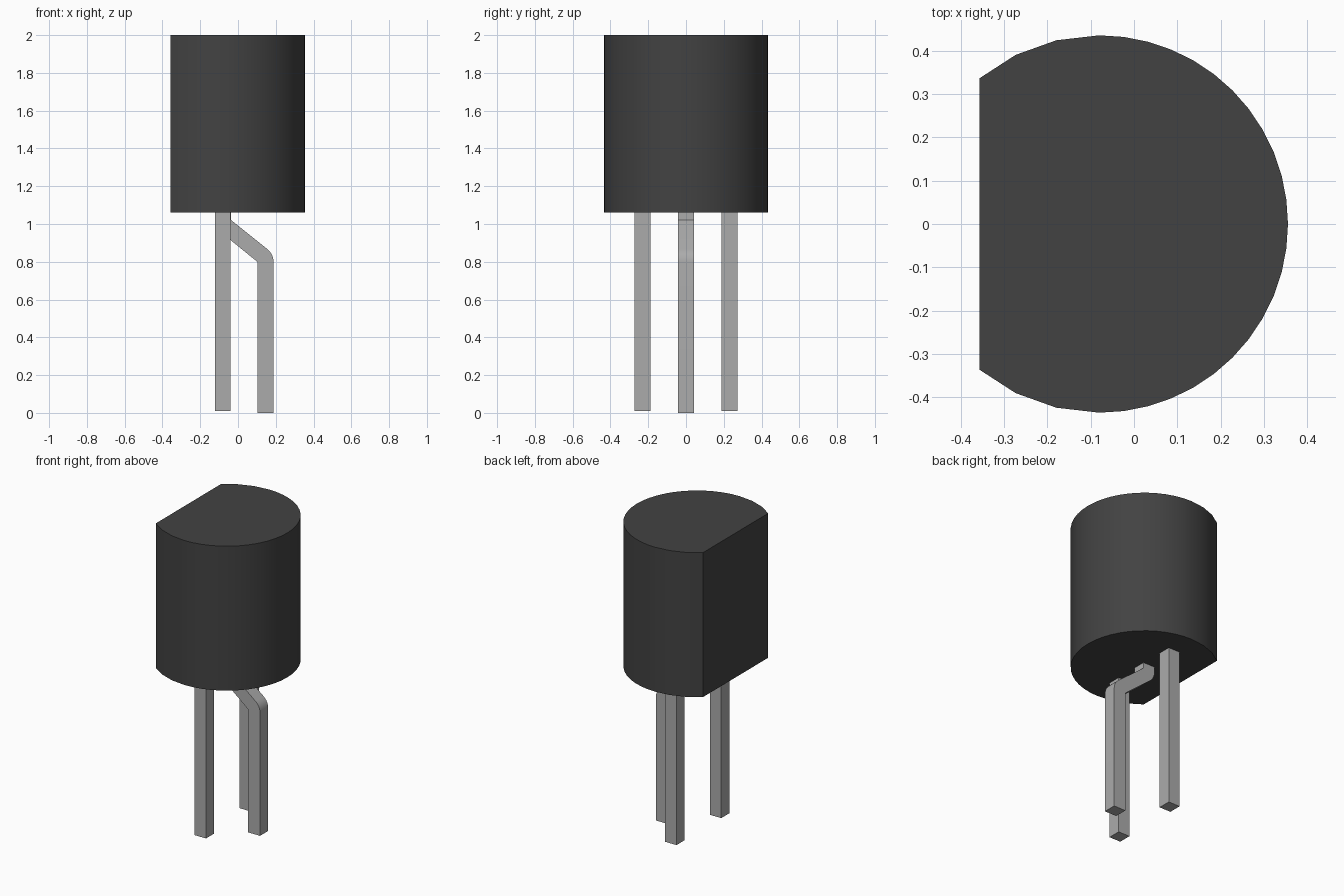
import bpy, bmesh, math

cube = bpy.data.objects.get("Cube")
if cube:
    bpy.data.objects.remove(cube, do_unlink=True)


def material(name, value):
    mat = bpy.data.materials.new(name)
    mat.use_nodes = True
    colour = (value, value, value, 1.0)
    mat.diffuse_color = colour
    mat.node_tree.nodes["Principled BSDF"].inputs["Base Color"].default_value = colour
    return mat


def prism(name, outline, axis, start, end, mat):
    """Extrude a 2D outline along z (xy outline) or y (xz outline)."""
    bm = bmesh.new()
    if axis == "z":
        verts = [bm.verts.new((a, b, start)) for a, b in outline]
        offset = (0, 0, end - start)
    else:
        verts = [bm.verts.new((a, start, b)) for a, b in outline]
        offset = (0, end - start, 0)
    face = bm.faces.new(verts)
    top = bmesh.ops.extrude_face_region(bm, geom=[face], use_keep_orig=True)
    bmesh.ops.translate(bm, vec=offset,
                        verts=[v for v in top["geom"] if isinstance(v, bmesh.types.BMVert)])
    bmesh.ops.recalc_face_normals(bm, faces=bm.faces)
    mesh = bpy.data.meshes.new(name)
    bm.to_mesh(mesh)
    bm.free()
    mesh.materials.append(mat)
    obj = bpy.data.objects.new(name, mesh)
    bpy.context.collection.objects.link(obj)
    bpy.ops.object.select_all(action="DESELECT")
    obj.select_set(True)
    bpy.context.view_layer.objects.active = obj
    bpy.ops.object.shade_smooth_by_angle(angle=math.radians(30))
    return obj


def arc(cx, cy, r, a0, a1, steps):
    """Points on an arc, angles in degrees."""
    angles = [math.radians(a0 + (a1 - a0) * i / steps) for i in range(steps + 1)]
    return [(cx + r * math.cos(a), cy + r * math.sin(a)) for a in angles]


black = material("black plastic", 0.055)
metal = material("grey metal", 0.41)

# Body: round case with one flat side facing -x
R, CX, CUT = 0.435, -0.08, 129.5
body_outline = (arc(CX, 0, R, -CUT, -90, 3)[:-1]
                + arc(CX, 0, R, -90, 90, 24)
                + arc(CX, 0, R, 90, CUT, 3)[1:])
prism("body", body_outline, "z", 1.06, 2.0, black)

# Two straight outer legs
W = 0.084
for name, y in (("front_leg", -0.23), ("back_leg", 0.23)):
    prism(name, [(-0.122, 0.01), (-0.04, 0.01), (-0.04, 1.07), (-0.122, 1.07)],
          "y", y - W / 2, y + W / 2, metal)

# Middle leg, bent outward with rounded outer corners
SLANT = 51.6   # direction of the normal of the sloping section
bent_outline = ([(0.102, 0.0), (0.188, 0.0)]
                + arc(0.102, 0.80, 0.086, 0, SLANT, 5)
                + [(-0.038, 1.022), (-0.038, 1.07), (-0.122, 1.07)]
                + arc(-0.038, 1.022, 0.084, 180, 180 + SLANT, 5)
                + [(0.102, 0.80)])
prism("middle_leg", bent_outline, "y", -W / 2, W / 2, metal)
